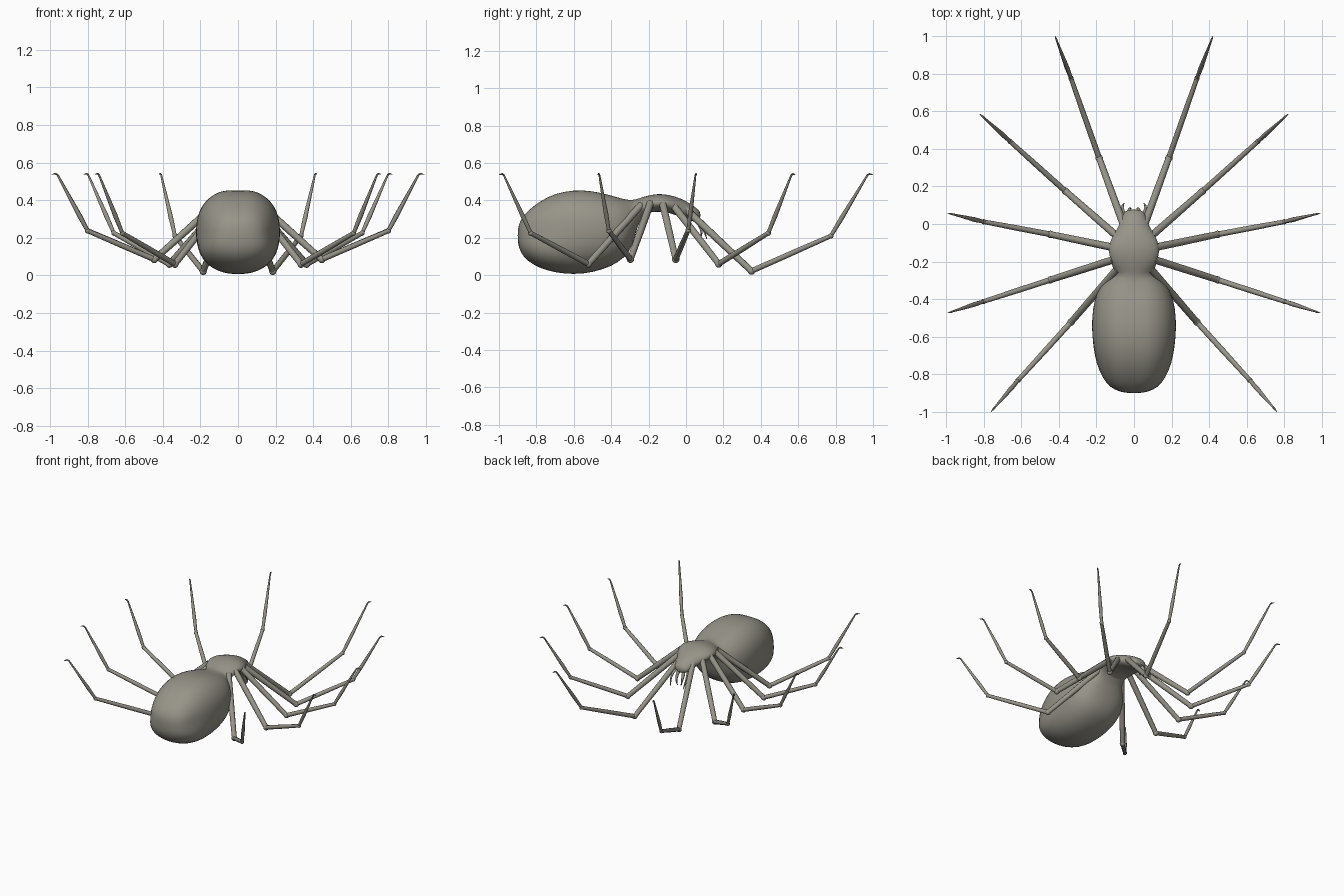
import bpy, bmesh, math
from mathutils import Vector

cube = bpy.data.objects.get("Cube")
if cube:
    bpy.data.objects.remove(cube, do_unlink=True)

# Single body colour
COLOR = (0.31, 0.295, 0.25, 1)
mat = bpy.data.materials.new("warm grey")
mat.use_nodes = True
mat.diffuse_color = COLOR
bsdf = mat.node_tree.nodes["Principled BSDF"]
bsdf.inputs["Base Color"].default_value = COLOR
bsdf.inputs["Roughness"].default_value = 0.7


def finish(bm, name, subdivide=0):
    bmesh.ops.recalc_face_normals(bm, faces=bm.faces)
    mesh = bpy.data.meshes.new(name)
    bm.to_mesh(mesh)
    bm.free()
    mesh.materials.append(mat)
    obj = bpy.data.objects.new(name, mesh)
    bpy.context.collection.objects.link(obj)
    if subdivide:
        mod = obj.modifiers.new("smooth", 'SUBSURF')
        mod.levels = mod.render_levels = subdivide
    bpy.ops.object.select_all(action='DESELECT')
    obj.select_set(True)
    bpy.context.view_layer.objects.active = obj
    bpy.ops.object.shade_smooth_by_angle(angle=math.radians(50))
    return obj


def tube(bm, points, radii, sides=10):
    """Round tapered tube through the points."""
    points = [Vector(p) for p in points]
    rings = []
    for i, p in enumerate(points):
        d = points[min(i + 1, len(points) - 1)] - points[max(i - 1, 0)]
        turn = d.to_track_quat('Z', 'Y')
        ring = []
        for k in range(sides):
            a = math.tau * k / sides
            ring.append(bm.verts.new(p + turn @ Vector((math.cos(a), math.sin(a), 0)) * radii[i]))
        rings.append(ring)
    skin(bm, rings)


def skin(bm, rings):
    n = len(rings[0])
    for a, b in zip(rings, rings[1:]):
        for k in range(n):
            bm.faces.new((a[k], a[(k + 1) % n], b[(k + 1) % n], b[k]))
    bm.faces.new(rings[0])
    bm.faces.new(rings[-1])


def ball(bm, center, radius):
    made = bmesh.ops.create_uvsphere(bm, u_segments=10, v_segments=8, radius=radius)
    bmesh.ops.translate(bm, verts=made["verts"], vec=center)


# Body: cross-sections (y, half width, bottom, top) from abdomen to head
SECTIONS = [
    (-0.9, 0.04, 0.17, 0.26), (-0.885, 0.1, 0.12, 0.305), (-0.85, 0.145, 0.075, 0.35),
    (-0.78, 0.18, 0.035, 0.405), (-0.7, 0.208, 0.012, 0.445), (-0.6, 0.224, 0.002, 0.464),
    (-0.5, 0.226, 0.012, 0.459), (-0.4, 0.212, 0.045, 0.435), (-0.33, 0.182, 0.09, 0.412),
    (-0.285, 0.135, 0.15, 0.402), (-0.26, 0.1, 0.27, 0.408), (-0.22, 0.118, 0.335, 0.422),
    (-0.15, 0.138, 0.34, 0.437), (-0.09, 0.13, 0.335, 0.43), (-0.03, 0.092, 0.31, 0.412),
    (0.015, 0.07, 0.29, 0.388), (0.055, 0.06, 0.288, 0.36), (0.078, 0.035, 0.3, 0.34),
]
bm = bmesh.new()
rings = []
for y, w, low, high in SECTIONS:
    mid, half = (low + high) / 2, (high - low) / 2
    # Abdomen is slightly boxy, with low rear lobes and a shallow groove on top
    belly = y < -0.3
    power = 0.87 if belly else 1
    lobe = 0.16 * math.exp(-((y + 0.78) / 0.12) ** 2)
    ring = []
    for k in range(28):
        a = math.tau * k / 28
        c, s = math.cos(a), math.sin(a)
        x = w * math.copysign(abs(c) ** power, c)
        z = half * math.copysign(abs(s) ** power, s)
        x *= 1 + lobe * max(0, -s) * 2 * abs(c)
        if belly and s > 0:
            z -= 0.009 * math.exp(-(x / 0.05) ** 2)
        ring.append(bm.verts.new((x, y, mid + z)))
    rings.append(ring)
skin(bm, rings)
finish(bm, "body", 1)

# Legs: root, knee, ankle and tip of each left leg, front to back
LEGS = {
    "first": [(0.05, -0.02, 0.37), (0.185, 0.35, 0.022), (0.335, 0.775, 0.21), (0.42, 1.0, 0.54)],
    "second": [(0.085, -0.07, 0.375), (0.365, 0.175, 0.06), (0.66, 0.44, 0.225), (0.82, 0.585, 0.54)],
    "third": [(0.11, -0.125, 0.385), (0.445, -0.055, 0.085), (0.8, 0.012, 0.24), (0.99, 0.058, 0.54)],
    "fourth": [(0.11, -0.19, 0.385), (0.445, -0.297, 0.085), (0.8, -0.412, 0.237), (0.99, -0.473, 0.54)],
    "fifth": [(0.09, -0.24, 0.375), (0.335, -0.522, 0.06), (0.615, -0.83, 0.225), (0.76, -0.998, 0.54)],
}
for label, joints in LEGS.items():
    for side, sign in (("left", 1), ("right", -1)):
        root, knee, ankle, tip = [Vector((x * sign, y, z)) for x, y, z in joints]
        outward = (tip - ankle) * Vector((1, 1, 0))
        outward.normalize()
        wrist = tip - outward * 0.032 - Vector((0, 0, 0.005))
        bm = bmesh.new()
        tube(bm, (root, root.lerp(knee, 0.5), knee), (0.02, 0.019, 0.017))
        tube(bm, (knee, knee.lerp(ankle, 0.5), ankle), (0.015, 0.0145, 0.012))
        tube(bm, (ankle, ankle.lerp(wrist, 0.3), wrist), (0.01, 0.0125, 0.005))
        # Hooked claw at the tip
        tube(bm, (wrist, wrist + outward * 0.012 + Vector((0, 0, 0.006)), tip - Vector((0, 0, 0.003))),
             (0.005, 0.0055, 0.0015), 6)
        ball(bm, knee, 0.02)
        ball(bm, ankle, 0.0145)
        finish(bm, f"{label}_leg_{side}")

# Mouthparts: a feeler and an inner fang on each side
for side, sign in (("left", 1), ("right", -1)):
    feeler = [(0.045, 0.035, 0.31), (0.062, 0.075, 0.28), (0.062, 0.1, 0.235), (0.05, 0.112, 0.19)]
    fang = [(0.02, 0.05, 0.31), (0.025, 0.075, 0.27), (0.024, 0.085, 0.23), (0.012, 0.08, 0.2)]
    for name, path, radii in (("feeler", feeler, (0.011, 0.009, 0.007, 0.002)),
                              ("fang", fang, (0.016, 0.013, 0.008, 0.002))):
        bm = bmesh.new()
        tube(bm, [(x * sign, y, z) for x, y, z in path], radii, 8)
        finish(bm, f"{name}_{side}", 1)
